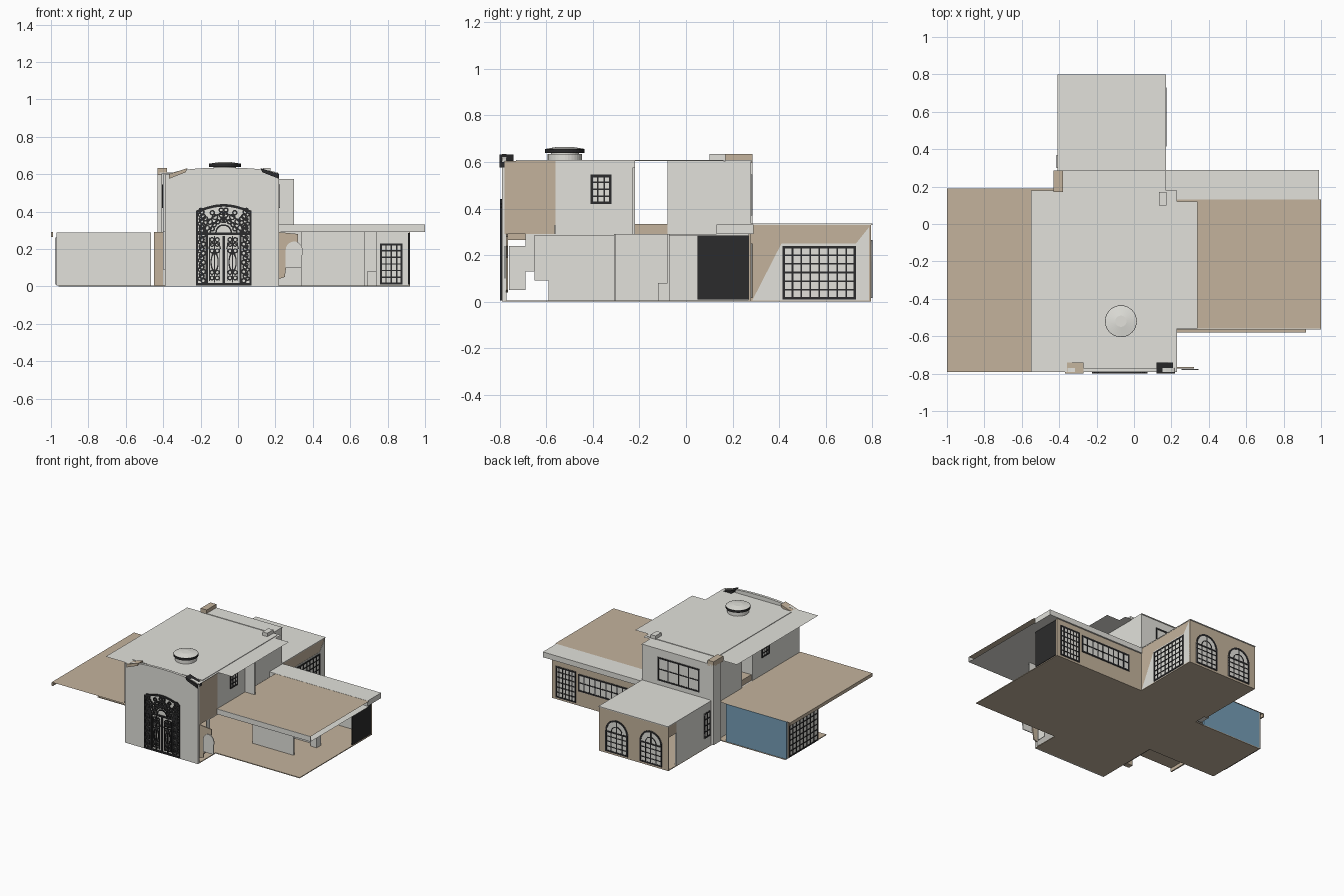
import bpy, bmesh, math

if "Cube" in bpy.data.objects:
    bpy.data.objects.remove(bpy.data.objects["Cube"])

def mat(name, r, g, b):
    m = bpy.data.materials.new(name)
    m.diffuse_color = (r, g, b, 1)
    m.use_nodes = True
    m.node_tree.nodes["Principled BSDF"].inputs["Base Color"].default_value = m.diffuse_color
    return m

GRAY = mat("light_gray_plaster", .76, .755, .71)
TAN = mat("tan_stucco", .55, .45, .335)
BLUE = mat("blue_wall", .18, .34, .47)
BLACK = mat("black_iron", .024, .024, .025)

def finish(bm, name, m, recalc=True):
    if recalc:
        bmesh.ops.recalc_face_normals(bm, faces=bm.faces)
    me = bpy.data.meshes.new(name)
    bm.to_mesh(me)
    bm.free()
    me.materials.append(m)
    ob = bpy.data.objects.new(name, me)
    bpy.context.collection.objects.link(ob)
    return ob

def box(name, x0, x1, y0, y1, z0, z1, m):
    bm = bmesh.new()
    bmesh.ops.create_cube(bm, size=1)
    for v in bm.verts:
        v.co = (x1 if v.co.x > 0 else x0, y1 if v.co.y > 0 else y0, z1 if v.co.z > 0 else z0)
    return finish(bm, name, m)

def sheet(name, x0, x1, y0, y1, z, m):
    """Horizontal roof sheet without thickness."""
    bm = bmesh.new()
    bm.faces.new([bm.verts.new(p) for p in ((x0, y0, z), (x1, y0, z), (x1, y1, z), (x0, y1, z))])
    return finish(bm, name, m, False)

class Plate:
    """Flat shapes drawn on a wall (axis 'x' or 'y' at position c), extruded from d0 to d1."""
    def __init__(self, axis, c, d0, d1):
        self.bm, self.axis, self.c, self.d = bmesh.new(), axis, c, (d0, d1)

    def poly(self, pts):
        def at(p, d):
            return (p[0], self.c + d, p[1]) if self.axis == 'y' else (self.c + d, p[0], p[1])
        lo, hi = ([self.bm.verts.new(at(p, d)) for p in pts] for d in self.d)
        self.bm.faces.new(lo)
        self.bm.faces.new(hi[::-1])
        for i in range(len(pts)):
            j = (i + 1) % len(pts)
            self.bm.faces.new((lo[i], hi[i], hi[j], lo[j]))

    def rect(self, a0, a1, z0, z1):
        self.poly([(a0, z0), (a1, z0), (a1, z1), (a0, z1)])

    def arc(self, a, z, r, w, t0=0, t1=360, n=14, squash=1):
        def p(rr, i):
            t = math.radians(t0 + (t1 - t0) * i / n)
            return (a + rr * math.cos(t), z + rr * squash * math.sin(t))
        for i in range(n):
            self.poly([p(r - w, i), p(r, i), p(r, i + 1), p(r - w, i + 1)])

    def grid(self, a0, a1, z0, z1, nc, nr, w=.007, border=.011):
        for i in range(nc + 1):
            b = border if i in (0, nc) else w
            a = a0 + b / 2 + (a1 - a0 - b) * i / nc
            self.rect(a - b / 2, a + b / 2, z0, z1)
        for j in range(nr + 1):
            b = border if j in (0, nr) else w
            z = z0 + b / 2 + (z1 - z0 - b) * j / nr
            self.rect(a0, a1, z - b / 2, z + b / 2)

    def done(self, name, m):
        return finish(self.bm, name, m)

def window(name, axis, c, side, a0, a1, z0, z1, nc, nr):
    """Pale pane with a dark grid on the outer side of a wall."""
    p = Plate(axis, c, 0, side * .002)
    p.rect(a0, a1, z0, z1)
    p.done(name + "_pane", GRAY)
    g = Plate(axis, c, 0, side * .005)
    g.grid(a0, a1, z0, z1, nc, nr)
    g.done(name + "_bars", BLACK)

# Floors
box("main_floor", -.39, .22, -.78, .28, 0, .006, TAN)
box("right_floor", .22, .92, -.58, .28, 0, .006, TAN)
box("left_floor", -.96, -.39, -.30, .19, 0, .006, TAN)
box("back_floor", -.41, .17, .28, .795, 0, .006, TAN)

# Flat roofs of the wings; the right roof is an open-ended box
sheet("left_roof", -1, -.40, -.79, .19, .291, TAN)
box("left_roof_edge", -1, -.99, -.79, .19, .265, .29, TAN)
sheet("right_roof", .22, 1, -.56, .13, .33, TAN)
sheet("right_roof_soffit", .22, 1, -.56, .13, .291, GRAY)
box("right_roof_fascia", .22, 1, -.565, -.56, .291, .33, GRAY)
box("right_rear_roof", .17, .99, .13, .29, .291, .331, GRAY)
box("back_wing_roof", -.41, .17, .28, .80, .33, .336, GRAY)

# Left wing
box("left_back_wall", -.97, -.465, .175, .187, .006, .288, BLUE)
box("left_front_wall", -.97, -.465, -.19, -.18, .006, .288, GRAY)
box("left_side_wall", -.97, -.96, -.19, .187, .006, .288, TAN)
window("left_side_window", 'x', -.97, -1, -.18, .16, .01, .26, 8, 6)

# Main lower storey
box("left_lower_wall", -.40, -.39, -.59, .28, .006, .29, GRAY)
box("left_lower_wall_end", -.40, -.39, -.65, -.59, .09, .29, GRAY)
box("left_corner_pier", -.45, -.402, -.59, -.55, .006, .29, TAN)
box("first_floor_slab", -.40, .22, -.65, .28, .284, .29, GRAY)
box("right_side_panel", .215, .22, -.76, -.69, .05, .24, GRAY)
box("right_upper_panel", .215, .22, -.69, -.65, .13, .29, GRAY)
p = Plate('y', -.772, 0, .008)
p.poly([(.22, .04), (.25, .05), (.27, .19), (.32, .24), (.32, .28), (.22, .29)])
p.done("right_corner_brace", TAN)
p = Plate('y', -.78, 0, .006)
p.poly([(.255, .10), (.34, .10)] + [(.30 + .045 * math.cos(t * .314), .195 + .045 * math.sin(t * .314)) for t in range(0, 11)])
p.done("right_arched_panel", GRAY)

# Right wing
box("right_inner_wall", .22, .74, -.08, -.07, .006, .29, GRAY)
box("right_front_partition", .34, .68, -.31, -.30, .006, .29, GRAY)
box("right_inner_step", .69, .74, -.12, -.08, .006, .08, GRAY)
box("right_cross_wall", .34, .35, -.30, -.08, .006, .29, GRAY)
box("right_back_wall", .17, .92, .27, .28, .006, .29, TAN)
window("back_glass_door", 'y', .28, 1, .72, .89, .015, .25, 6, 6)
window("back_strip_window", 'y', .28, 1, .28, .70, .11, .24, 9, 2)
window("inner_glass_door", 'y', .27, -1, .76, .88, .01, .23, 4, 6)
box("inner_wall_lining", .36, .915, .266, .27, .006, .29, GRAY)
box("right_side_door", .91, .92, .05, .27, .01, .285, BLACK)

# Back wing
box("back_end_wall", -.41, .17, .785, .795, .006, .33, TAN)
box("back_left_wall", -.41, -.40, .28, .70, .006, .33, GRAY)
box("back_left_strip", -.41, -.40, .70, .79, .25, .33, TAN)
window("back_left_window", 'x', -.41, -1, .30, .37, .08, .27, 2, 4)
box("back_right_wall", .16, .168, .28, .795, .006, .33, TAN)
p = Plate('x', .168, 0, .002)
p.poly([(.285, .006), (.79, .006), (.79, .325), (.73, .25), (.41, .25)])
p.done("back_right_light_panel", GRAY)
window("back_right_window", 'x', .17, 1, .415, .73, .01, .24, 8, 6)

# Two arched windows in the end wall
for side, a in (("left", -.265), ("right", .02)):
    r, spring = .093, .172
    p = Plate('y', .795, 0, .002)
    p.poly([(a - r, .015), (a + r, .015)] + [(a + r * math.cos(math.pi * i / 14), spring + r * math.sin(math.pi * i / 14)) for i in range(15)])
    p.done("arched_pane_" + side, GRAY)
    p = Plate('y', .795, 0, .005)
    p.grid(a - r, a + r, .015, spring, 4, 4, .006)
    p.arc(a, spring, r, .012, 0, 180)
    p.arc(a, spring, r * .5, .006, 0, 180)
    p.rect(a - .004, a + .004, spring, spring + r - .005)
    p.done("arched_bars_" + side, BLACK)

# Upper storey, front block
box("upper_right_front_wall", .21, .22, -.78, -.56, .29, .603, TAN)
box("upper_right_wall", .21, .22, -.56, -.22, .29, .603, GRAY)
box("upper_left_wall", -.40, -.39, -.78, -.22, .29, .603, GRAY)
box("upper_inner_wall", -.40, .22, -.23, -.22, .29, .603, GRAY)
box("upper_fin", .22, .30, -.23, -.22, .29, .575, GRAY)
window("upper_right_window", 'x', .22, 1, -.41, -.32, .42, .545, 3, 4)
window("upper_left_window", 'x', -.40, -1, -.42, -.33, .42, .545, 3, 4)
box("terrace_strip", -.39, .17, -.22, -.08, .288, .334, TAN)

# Upper storey, rear block
box("rear_block", -.41, .17, -.08, .28, .29, .603, GRAY)
box("rear_corner_pier", -.43, -.40, .20, .285, .006, .605, GRAY)
window("rear_window", 'y', .28, 1, -.31, .04, .37, .545, 4, 2)

# Upper roof: thin overhanging sheets and the raised field
sheet("upper_roof_sheet", -.55, .23, -.79, .18, .604, GRAY)
sheet("upper_roof_right_eave", .23, .34, -.56, .12, .604, GRAY)
box("upper_roof_field", -.37, .215, -.73, .16, .604, .608, GRAY)
box("rear_roof_cap", -.42, .17, .17, .285, .602, .608, GRAY)
box("rear_left_cornice", -.43, -.38, .17, .285, .595, .634, TAN)
box("rear_right_cornice", .135, .175, .10, .17, .606, .634, GRAY)
for name, s, x0, m in (("left", 1, -.37, TAN), ("right", -1, .22, BLACK)):
    p = Plate('y', -.80, 0, .06)
    p.poly([(x0, .575), (x0 + s * .09, .61), (x0 + s * .10, .632), (x0, .60)])
    p.done("front_cornice_" + name, m)

# Round skylight
def disc(name, r0, r1, z0, z1, m):
    bm = bmesh.new()
    bmesh.ops.create_cone(bm, cap_ends=True, segments=32, radius1=r0, radius2=r1, depth=z1 - z0)
    bmesh.ops.translate(bm, verts=bm.verts, vec=(-.07, -.52, (z0 + z1) / 2))
    return finish(bm, name, m)
disc("skylight_base", .074, .074, .608, .634, GRAY)
disc("skylight_neck", .06, .06, .630, .642, GRAY)
disc("skylight_rim", .085, .085, .639, .656, BLACK)
disc("skylight_dome", .083, .03, .656, .665, GRAY)

# Front facade with curved top
p = Plate('y', -.79, 0, .02)
top = [(-.07 + .29 * math.cos(math.pi * i / 16), .598 + .037 * math.sin(math.pi * i / 16)) for i in range(17)]
p.poly([(-.39, 0), (.22, 0)] + top + [(-.39, .598)])
p.done("front_facade", GRAY)

# Ornate iron gate, mirrored about its centre line
g = Plate('y', -.79, -.008, 0)
cx, hw = -.077, .148
def rise(a):
    return .405 + .035 * math.cos(min(1, abs(a) / hw) * math.pi / 2)
for i in range(20):
    a, b = (-hw + 2 * hw * k / 20 for k in (i, i + 1))
    g.poly([(cx + a, rise(a) - .014), (cx + b, rise(b) - .014), (cx + b, rise(b)), (cx + a, rise(a))])
for s in (-1, 1):
    def bar(a0, a1, z0, z1):
        g.rect(*sorted((cx + s * a0, cx + s * a1)), z0, z1)
    bar(.138, hw, .006, .405)
    bar(.084, .097, .006, .30)
    bar(.0, .007, .006, .27)
    bar(.074, .078, .03, .26)
    bar(.018, .022, .03, .24)
    for z in (.006, .275):
        bar(0, hw, z, z + .012)
    for k in range(16):                      # side strip scrolls
        z = .03 + k * .0245
        g.arc(cx + s * (.108 + .008 * (k % 2)), z, .016, .009, n=10)
        g.arc(cx + s * (.128 - .006 * (k % 2)), z + .011, .013, .008, n=8)
    g.arc(cx + s * .048, .20, .034, .006, 0, 180)
    g.arc(cx + s * .048, .13, .022, .006, n=16, squash=2.6)
    for z in (.045, .075, .19, .225, .25):   # door leaf scrolls
        g.arc(cx + s * .034, z, .014, .007, n=10)
        g.arc(cx + s * .062, z, .014, .007, n=10)
    bar(.046, .050, .02, .27)
    for k in range(4):                       # fan scrolls
        t = math.radians(12 + 24 * k)
        for rr, q in ((.062, .015), (.092, .018), (.12, .015)):
            g.arc(cx + s * rr * math.cos(t), .295 + rr * .95 * math.sin(t), q, .008, n=10)
for r in (.045, .075, .105):
    g.arc(cx, .287, r, .008, 0, 180)
g.done("front_iron_gate", BLACK)
